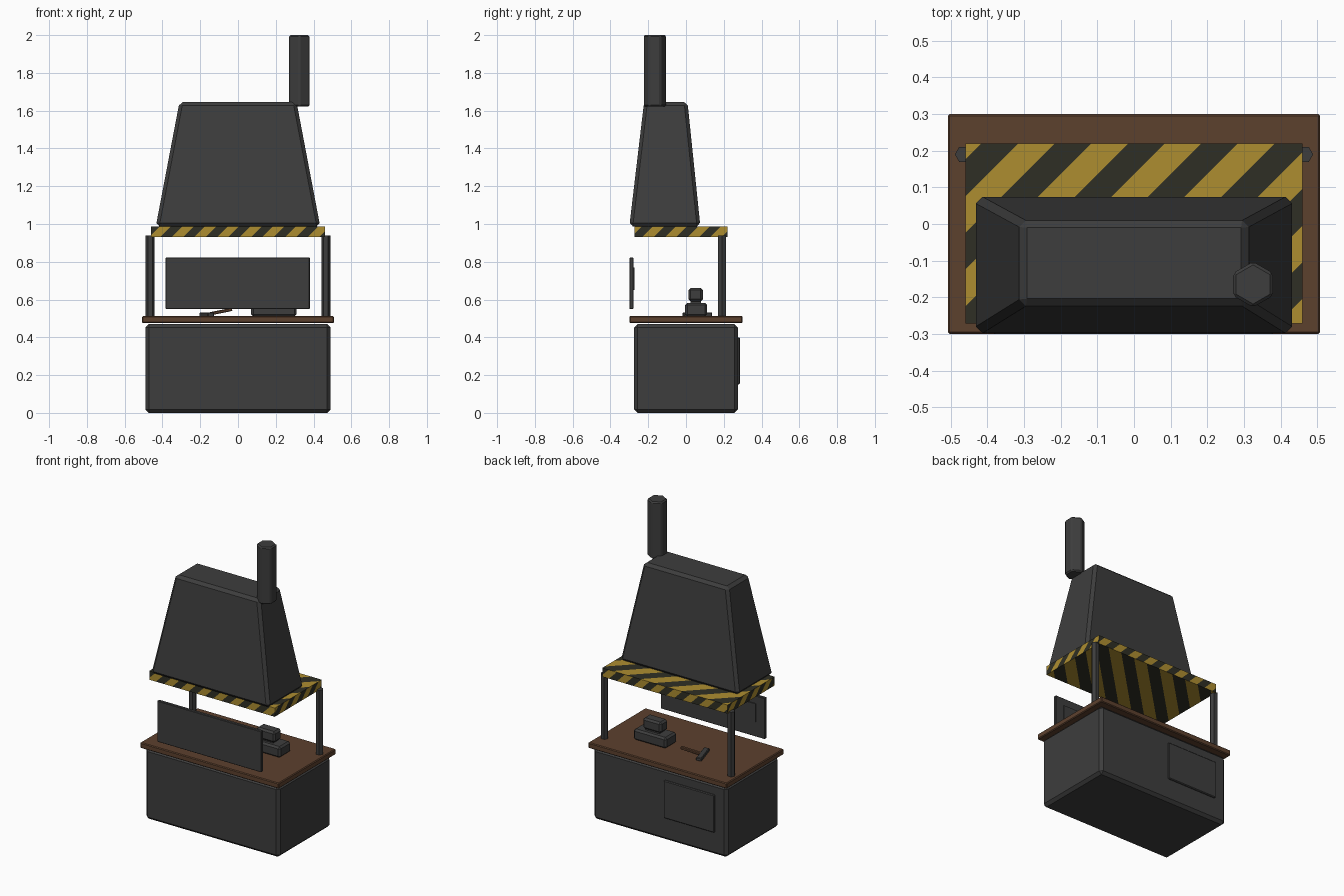
import bpy, bmesh, math
from mathutils import Vector, Matrix

cube = bpy.data.objects.get("Cube")
if cube:
    bpy.data.objects.remove(cube, do_unlink=True)


def make_material(name, rgb):
    m = bpy.data.materials.new(name)
    m.use_nodes = True
    colour = (*rgb, 1.0)
    m.diffuse_color = colour
    m.node_tree.nodes["Principled BSDF"].inputs["Base Color"].default_value = colour
    return m


iron = make_material("dark iron", (0.047, 0.047, 0.047))
wood = make_material("brown wood", (0.108, 0.052, 0.027))
yellow = make_material("hazard yellow", (0.42, 0.27, 0.03))
black = make_material("hazard black", (0.028, 0.028, 0.018))


def finish(name, bm, *mats, bevel=0.0):
    """Turn a bmesh into an object, with an optional chamfer."""
    if bevel:
        bmesh.ops.bevel(bm, geom=bm.edges[:], offset=bevel, segments=1,
                        affect='EDGES', clamp_overlap=True)
    bmesh.ops.recalc_face_normals(bm, faces=bm.faces[:])
    mesh = bpy.data.meshes.new(name)
    bm.to_mesh(mesh)
    bm.free()
    for m in mats:
        mesh.materials.append(m)
    ob = bpy.data.objects.new(name, mesh)
    bpy.context.collection.objects.link(ob)
    return ob


def box_mesh(low, high):
    low, high = Vector(low), Vector(high)
    bm = bmesh.new()
    bmesh.ops.create_cube(bm, size=1)
    for v in bm.verts:
        v.co = (low + high) / 2 + v.co * (high - low)
    return bm


def box(name, low, high, mat, bevel=0.0):
    return finish(name, box_mesh(low, high), mat, bevel=bevel)


def hex_prism(name, x, y, radius, z0, z1, turn, bevel=0.0):
    bm = bmesh.new()
    place = Matrix.Translation((x, y, (z0 + z1) / 2)) @ Matrix.Rotation(turn, 4, 'Z')
    bmesh.ops.create_cone(bm, cap_ends=True, segments=6, radius1=radius,
                          radius2=radius, depth=z1 - z0, matrix=place)
    return finish(name, bm, iron, bevel=bevel)


# Base cabinet, back hatch and worktop
box("base_cabinet", (-0.49, -0.275, 0), (0.49, 0.275, 0.47), iron, 0.018)
box("back_hatch", (-0.405, 0.26, 0.15), (-0.035, 0.285, 0.4), iron, 0.005)
box("worktop", (-0.508, -0.3, 0.475), (0.508, 0.3, 0.512), wood, 0.005)

# Front board with a thin raised panel behind it
box("front_board", (-0.383, -0.3, 0.55), (0.38, -0.278, 0.822), iron, 0.003)
box("board_panel", (-0.32, -0.28, 0.65), (0.32, -0.272, 0.77), iron)

# Rear posts: turned so that a corner points sideways
for side, label in ((1, "left"), (-1, "right")):
    # create_cone starts on the y axis, so a quarter turn puts a corner on x
    hex_prism(label + "_post", side * 0.465, 0.19, 0.024, 0.505, 0.94, math.pi / 2)

# Striped canopy slab: each face is cut by diagonal planes
bm = box_mesh((-0.46, -0.272, 0.93), (0.46, 0.22, 0.988))
TOP_PERIOD, SIDE_PERIOD = 0.2, 0.12


def stripe_rule(normal):
    """Return the stripe direction and period for a face direction."""
    if abs(normal.z) > 0.5:
        return Vector((1, -1, 0)), TOP_PERIOD
    across = Vector((0, 0, 1)).cross(normal)
    return across - Vector((0, 0, 1)), SIDE_PERIOD


bmesh.ops.recalc_face_normals(bm, faces=bm.faces[:])
bm.normal_update()
for normal in [f.normal.copy() for f in bm.faces]:
    direction, period = stripe_rule(normal)
    for i in range(-30, 31):
        faces = [f for f in bm.faces if f.normal.dot(normal) > 0.9]
        edges = {e for f in faces for e in f.edges}
        verts = {v for f in faces for v in f.verts}
        offset = i * period / 2 + period * 0.32
        bmesh.ops.bisect_plane(bm, geom=[*verts, *edges, *faces], dist=1e-5,
                               plane_co=direction * offset / direction.length_squared,
                               plane_no=direction)
        bm.normal_update()
for f in bm.faces:
    direction, period = stripe_rule(f.normal)
    value = f.calc_center_median().dot(direction) - period * 0.32
    f.material_index = math.floor(value / (period / 2)) % 2
finish("striped_canopy", bm, yellow, black)

# Tapered hood
bm = box_mesh((-0.435, -0.3, 0.988), (0.435, 0.076, 1.645))
for v in bm.verts:
    if v.co.z > 1.2:
        v.co.x = math.copysign(0.31, v.co.x)
        v.co.y = -0.222 if v.co.y < -0.1 else 0.008
finish("hood", bm, iron, bevel=0.018)

# Chimney
hex_prism("chimney", 0.325, -0.165, 0.0625, 1.622, 2.0, 0, bevel=0.008)

# Anvil: foot, waist and top block
box("anvil_foot", (0.07, -0.005, 0.51), (0.31, 0.112, 0.583), iron, 0.012)
box("anvil_waist", (0.14, 0.025, 0.575), (0.24, 0.08, 0.6), iron)
box("anvil_top", (0.122, 0.013, 0.59), (0.258, 0.09, 0.662), iron, 0.012)

# Hammer lying on the worktop, with its handle tilted up
head = box("hammer_head", (-0.018, -0.078, -0.011), (0.018, 0.078, 0.011), iron, 0.004)
handle = box("hammer_handle", (0.0, -0.011, -0.008), (0.14, 0.011, 0.008), wood, 0.003)
yaw = Matrix.Translation((-0.165, 0.06, 0.521)) @ Matrix.Rotation(math.radians(17), 4, 'Z')
head.matrix_world = yaw
handle.matrix_world = yaw @ Matrix.Rotation(math.radians(-11), 4, 'Y')
